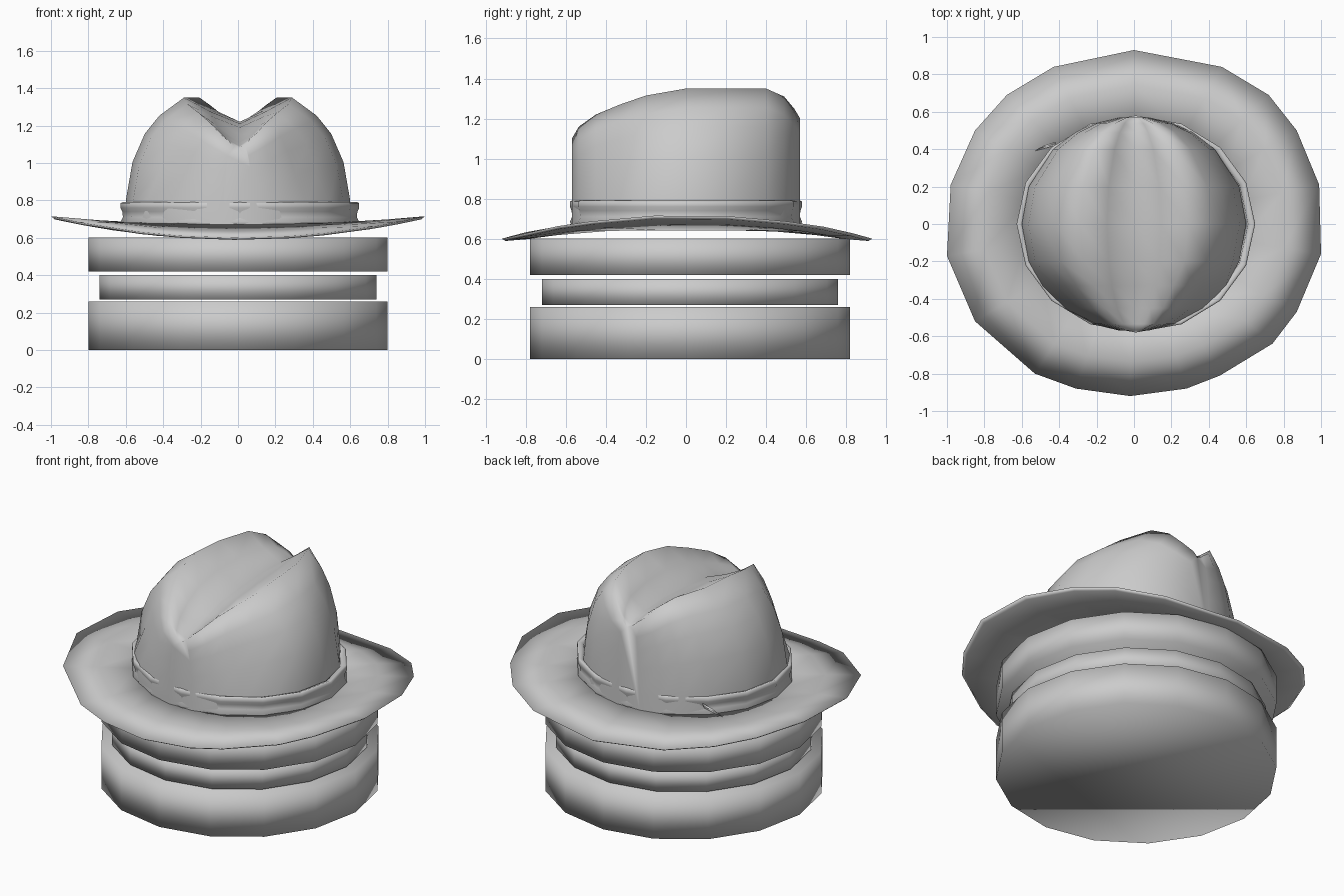
import bpy
from math import cos, sin, pi, sqrt

if "Cube" in bpy.data.objects:
    bpy.data.objects.remove(bpy.data.objects["Cube"], do_unlink=True)

GREY = (0.6, 0.6, 0.6, 1)
grey = bpy.data.materials.new("plain grey")
grey.use_nodes = True
grey.diffuse_color = GREY
grey.node_tree.nodes["Principled BSDF"].inputs["Base Color"].default_value = GREY


def add_mesh(name, verts, faces):
    mesh = bpy.data.meshes.new(name)
    mesh.from_pydata(verts, [], faces)
    mesh.materials.append(grey)
    obj = bpy.data.objects.new(name, mesh)
    bpy.context.collection.objects.link(obj)
    bpy.context.view_layer.objects.active = obj
    for other in bpy.context.selected_objects:
        other.select_set(False)
    obj.select_set(True)
    bpy.ops.object.mode_set(mode='EDIT')
    bpy.ops.mesh.select_all(action='SELECT')
    bpy.ops.mesh.normals_make_consistent(inside=False)
    bpy.ops.object.mode_set(mode='OBJECT')
    bpy.ops.object.shade_smooth()
    return obj


def loft(name, rings, around=True, loop=False, caps=False):
    """Skin a list of equally long rings of points."""
    n, m = len(rings[0]), len(rings)
    verts = [p for ring in rings for p in ring]
    faces = []
    for i in range(m if loop else m - 1):
        a, b = i * n, (i + 1) % m * n
        for j in range(n if around else n - 1):
            k = (j + 1) % n
            faces.append((a + j, a + k, b + k, b + j))
    if caps:
        faces += [tuple(range(n)), tuple(range((m - 1) * n, m * n))]
    return add_mesh(name, verts, faces)


def ellipse(rx, ry, z, cx=0.0, cy=0.0, n=16):
    return [(cx + rx * cos(2 * pi * i / n), cy + ry * sin(2 * pi * i / n), z)
            for i in range(n)]


# Stacked base drums
for name, r, low, high in (("lower_drum", 0.80, 0.0, 0.26),
                           ("middle_drum", 0.74, 0.27, 0.40),
                           ("upper_drum", 0.80, 0.42, 0.60)):
    loft(name, [ellipse(r, r, z, 0, 0.02) for z in (low, high)], caps=True)

# Brim, an uneven outline that curls up at both sides
outline = [(1, -.16), (.99, .21), (.87, .5), (.72, .69), (.47, .84), (0, .93),
           (-.43, .84), (-.68, .69), (-.85, .5), (-.98, .21), (-1, -.17),
           (-.85, -.52), (-.53, -.8), (-.31, -.88), (-.02, -.92), (.28, -.88),
           (.46, -.81), (.74, -.64), (.87, -.47)]


def brim_ring(scale, lift):
    t = (1 - scale) / 0.42
    return [(x * scale, y * scale,
             (0.6 + 0.115 * x * x) * (1 - t) + 0.68 * t + lift)
            for x, y in outline]


loft("brim", [brim_ring(s, h) for s, h in
              ((0.58, 0), (0.8, 0), (1, 0), (0.98, -0.015), (0.85, -0.03), (0.58, -0.04))],
     loop=True)

# Crown, cross-sections from front to back: y, ridge height, crease height, pinch
stations = [(-.57, 1.10, 1.08, 1), (-.535, 1.16, 1.09, .95), (-.45, 1.22, 1.11, .86),
            (-.33, 1.27, 1.15, .9), (-.2, 1.315, 1.19, 1), (0, 1.35, 1.21, 1),
            (.2, 1.35, 1.22, 1), (.4, 1.35, 1.21, 1), (.49, 1.31, 1.2, 1),
            (.54, 1.25, 1.18, 1), (.57, 1.2, 1.17, 1)]
# Width and height fractions of the half section, up to the ridge
profile = [(1, 0), (1, .2), (.94, .5), (.83, .72), (.7, .86), (.48, 1)]
sections = []
for y, ridge, crease, pinch in stations:
    width = 0.6 * sqrt(1 - (y / 0.575) ** 2)
    half = [(width * w * (pinch if h >= .5 else 1), y, .66 + (ridge - .66) * h)
            for w, h in profile]
    half.append((width * .24, y, crease * .55 + ridge * .45))
    sections.append(half + [(0.01, y, crease)]
                    + [(-x, yy, z) for x, yy, z in reversed(half)])
loft("crown", sections, around=False, caps=True)

# Hat band with a rolled upper and lower edge
band = [(.94, .78), (.985, .79), (1, .785), (1, .76), (.985, .74),
        (.98, .71), (1, .685), (.98, .66), (.92, .66)]
loft("hat_band", [ellipse(.638 * s, .58 * s, z, 0.01) for s, z in band], loop=True)

# Small knot tab at the back of the band
add_mesh("band_tab",
         [(-.42, .44, .76), (-.48, .42, .73), (-.53, .39, .68), (-.42, .42, .72)],
         [(0, 1, 2), (0, 2, 3), (0, 3, 1), (1, 3, 2)])
